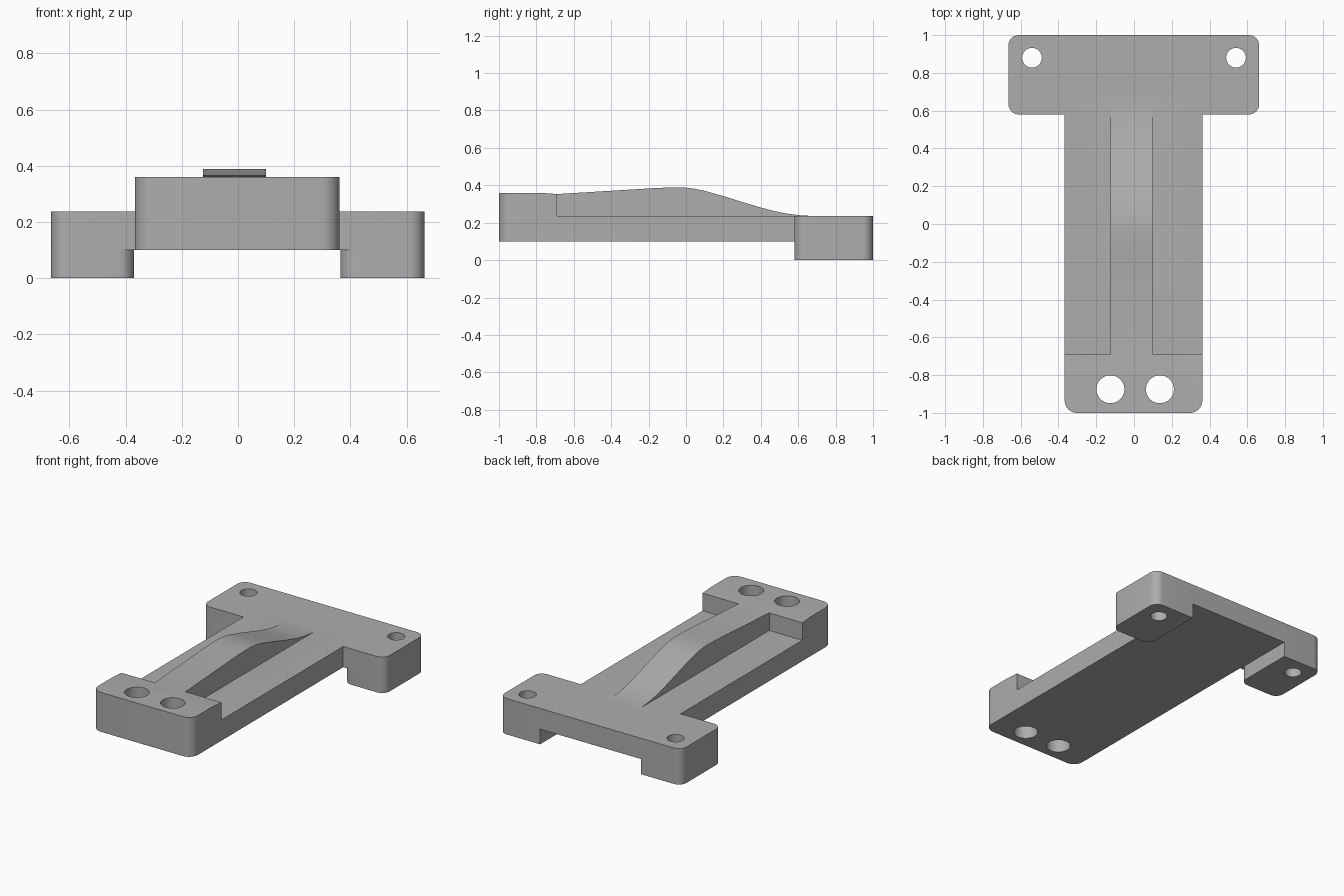
import bpy, bmesh, math
from mathutils import Vector

cube = bpy.data.objects.get("Cube")
if cube:
    bpy.data.objects.remove(cube, do_unlink=True)

grey = bpy.data.materials.new("plain grey")
grey.use_nodes = True
colour = (0.42, 0.42, 0.42, 1)
grey.diffuse_color = colour
grey.node_tree.nodes["Principled BSDF"].inputs["Base Color"].default_value = colour


def finish(name, bm):
    bmesh.ops.recalc_face_normals(bm, faces=bm.faces)
    mesh = bpy.data.meshes.new(name)
    bm.to_mesh(mesh)
    bm.free()
    mesh.materials.append(grey)
    obj = bpy.data.objects.new(name, mesh)
    bpy.context.collection.objects.link(obj)
    return obj


def prism(name, outline, depth, radius=0, rounded=lambda p: True):
    """Extrude an outline by a vector and round the chosen upright edges."""
    bm = bmesh.new()
    face = bm.faces.new([bm.verts.new(p) for p in outline])
    top = bmesh.ops.extrude_face_region(bm, geom=[face])["geom"]
    verts = [v for v in top if isinstance(v, bmesh.types.BMVert)]
    bmesh.ops.translate(bm, verts=verts, vec=depth)
    if radius:
        edges = []
        for e in bm.edges:
            a, b = (v.co for v in e.verts)
            if (a.xy - b.xy).length < 1e-5 and rounded(a):
                edges.append(e)
        bmesh.ops.bevel(bm, geom=edges, offset=radius, segments=8,
                        profile=0.5, affect='EDGES')
    return finish(name, bm)


def block(name, x0, x1, y0, y1, z0, z1, radius, rounded=lambda p: True):
    outline = [(x0, y0, z0), (x1, y0, z0), (x1, y1, z0), (x0, y1, z0)]
    return prism(name, outline, Vector((0, 0, z1 - z0)), radius, rounded)


def side_profile(name, points, x0, x1, **options):
    return prism(name, [(x0, y, z) for y, z in points], Vector((x1 - x0, 0, 0)), **options)


def combine(target, tool, operation):
    mod = target.modifiers.new(operation, 'BOOLEAN')
    mod.operation = operation
    mod.solver = 'EXACT'
    mod.object = tool
    bpy.ops.object.select_all(action='DESELECT')
    bpy.context.view_layer.objects.active = target
    target.select_set(True)
    bpy.ops.object.modifier_apply(modifier=mod.name)
    bpy.data.objects.remove(tool, do_unlink=True)


# Main arm with the raised front block
bracket = side_profile("mounting_bracket", [
    (-1, 0.1), (0.7, 0.1), (0.7, 0.237), (-0.69, 0.237),
    (-0.69, 0.353), (-0.78, 0.36), (-1, 0.36)],
    -0.367, 0.362, radius=0.065, rounded=lambda p: p.y < -0.99)

# Wide rear plate
combine(bracket, block("rear_plate", -0.665, 0.663, 0.58, 1, 0.1, 0.237, 0.055), 'UNION')

# Feet under both ends of the plate, square at the inner rear corner
for name, inner, outer in (("right_foot", -0.37, -0.665), ("left_foot", 0.365, 0.663)):
    foot = block(name, inner, outer, 0.58, 1, 0, 0.2, 0.055,
                 lambda p: p.y < 0.6 or abs(p.x) > 0.5)
    combine(bracket, foot, 'UNION')

# Humped centre rib
hump = [(-0.69, 0.353), (-0.15, 0.386), (-0.05, 0.389), (0.0, 0.387), (0.05, 0.381),
        (0.1, 0.37), (0.2, 0.342), (0.3, 0.311), (0.4, 0.281), (0.48, 0.26),
        (0.55, 0.247), (0.61, 0.24), (0.66, 0.2365)]
rib = side_profile("centre_rib", [(-0.69, 0.18)] + hump + [(0.66, 0.18)], -0.125, 0.1)
combine(bracket, rib, 'UNION')

# Through holes
for x, y, radius in ((-0.54, 0.88, 0.052), (0.54, 0.88, 0.052),
                     (-0.125, -0.875, 0.074), (0.137, -0.875, 0.074)):
    bpy.ops.mesh.primitive_cylinder_add(vertices=40, radius=radius, depth=1, location=(x, y, 0.2))
    hole = bpy.context.object
    hole.hide_render = True
    hole.data.materials.append(grey)
    combine(bracket, hole, 'DIFFERENCE')

bpy.ops.object.shade_smooth_by_angle(angle=math.radians(25))
